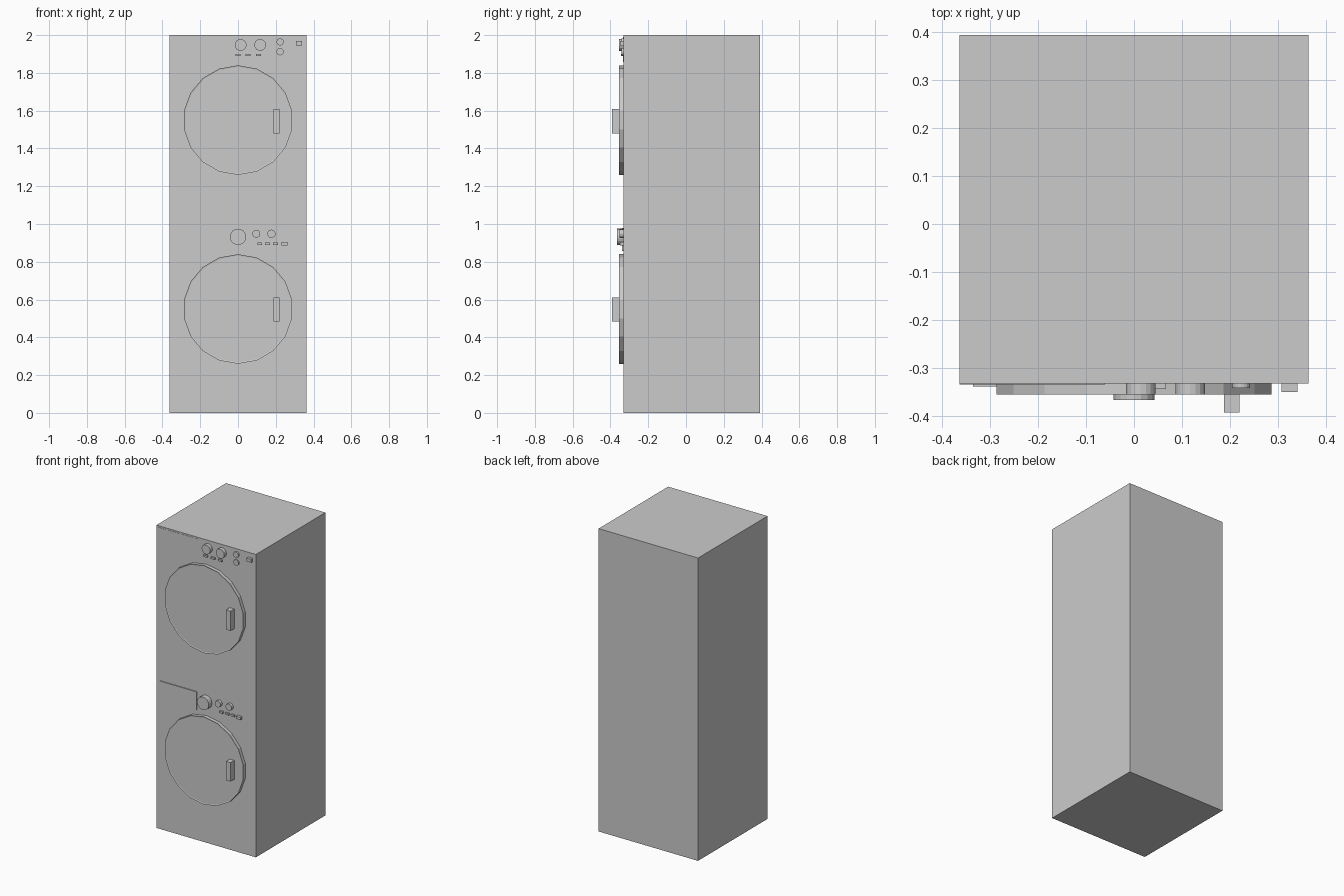
import bpy, bmesh, math
from mathutils import Matrix

if "Cube" in bpy.data.objects:
    bpy.data.objects.remove(bpy.data.objects["Cube"])

FRONT = -0.332  # y of the cabinet front


def finish(name, bm):
    bmesh.ops.recalc_face_normals(bm, faces=bm.faces)
    me = bpy.data.meshes.new(name)
    bm.to_mesh(me)
    bm.free()
    ob = bpy.data.objects.new(name, me)
    bpy.context.collection.objects.link(ob)
    return ob


def box(name, x0, x1, y0, y1, z0, z1):
    bm = bmesh.new()
    m = Matrix.Translation(((x0 + x1) / 2, (y0 + y1) / 2, (z0 + z1) / 2))
    m = m @ Matrix.Diagonal((x1 - x0, y1 - y0, z1 - z0, 1))
    bmesh.ops.create_cube(bm, size=1, matrix=m)
    return finish(name, bm)


def disc(name, x, z, r, y_front, sides=18, rim=0):
    # cylinder facing -y, one vertex straight up, optional inset face
    bm = bmesh.new()
    ring = [bm.verts.new((x + r * math.sin(2 * math.pi * i / sides), FRONT,
                          z + r * math.cos(2 * math.pi * i / sides))) for i in range(sides)]
    base = bm.faces.new(ring)
    ext = bmesh.ops.extrude_face_region(bm, geom=[base], use_keep_orig=True)
    verts = [g for g in ext['geom'] if isinstance(g, bmesh.types.BMVert)]
    face = [g for g in ext['geom'] if isinstance(g, bmesh.types.BMFace)]
    bmesh.ops.translate(bm, verts=verts, vec=(0, y_front - FRONT, 0))
    bmesh.ops.recalc_face_normals(bm, faces=bm.faces)
    if rim:
        bmesh.ops.inset_region(bm, faces=face, thickness=rim, depth=-0.002)
    return finish(name, bm)


# Cabinets, doors and handles, one per machine
for label, z in (("washer", 0.0), ("dryer", 1.0)):
    box(label + "_cabinet", -0.363, 0.363, FRONT, 0.393, z, z + 1)
    disc(label + "_door", 0, z + 0.55, 0.29, -0.355, rim=0.007)
    box(label + "_door_handle", 0.187, 0.22, -0.392, FRONT, z + 0.485 - 0.005 * z, z + 0.61)

# Detergent drawer and flush upper panel
box("washer_drawer", -0.335, -0.068, -0.338, FRONT, 0.857, 0.98)
box("dryer_panel", -0.363, -0.06, -0.3335, FRONT, 1.857, 1.99)

# Round controls
for name, x, z, r, y in (
        ("washer_dial", 0.0, 0.932, 0.043, -0.366),
        ("washer_knob_left", 0.097, 0.948, 0.021, -0.351),
        ("washer_knob_right", 0.177, 0.948, 0.022, -0.351),
        ("dryer_dial_left", 0.014, 1.948, 0.031, -0.355),
        ("dryer_dial_right", 0.117, 1.948, 0.031, -0.355),
        ("dryer_knob_upper", 0.223, 1.964, 0.019, -0.341),
        ("dryer_knob_lower", 0.223, 1.912, 0.019, -0.341)):
    disc(name, x, z, r, y)

# Small push buttons
for i in range(3):
    box(f"washer_button_{i}", 0.102 + 0.042 * i, 0.128 + 0.042 * i, -0.343, FRONT, 0.889, 0.901)
    box(f"dryer_button_{i}", -0.014 + 0.054 * i, 0.013 + 0.054 * i, -0.343, FRONT, 1.889, 1.901)

# Power switches
box("washer_power_switch", 0.23, 0.262, -0.35, FRONT, 0.886, 0.904)
box("dryer_power_switch", 0.307, 0.34, -0.35, FRONT, 1.946, 1.968)
